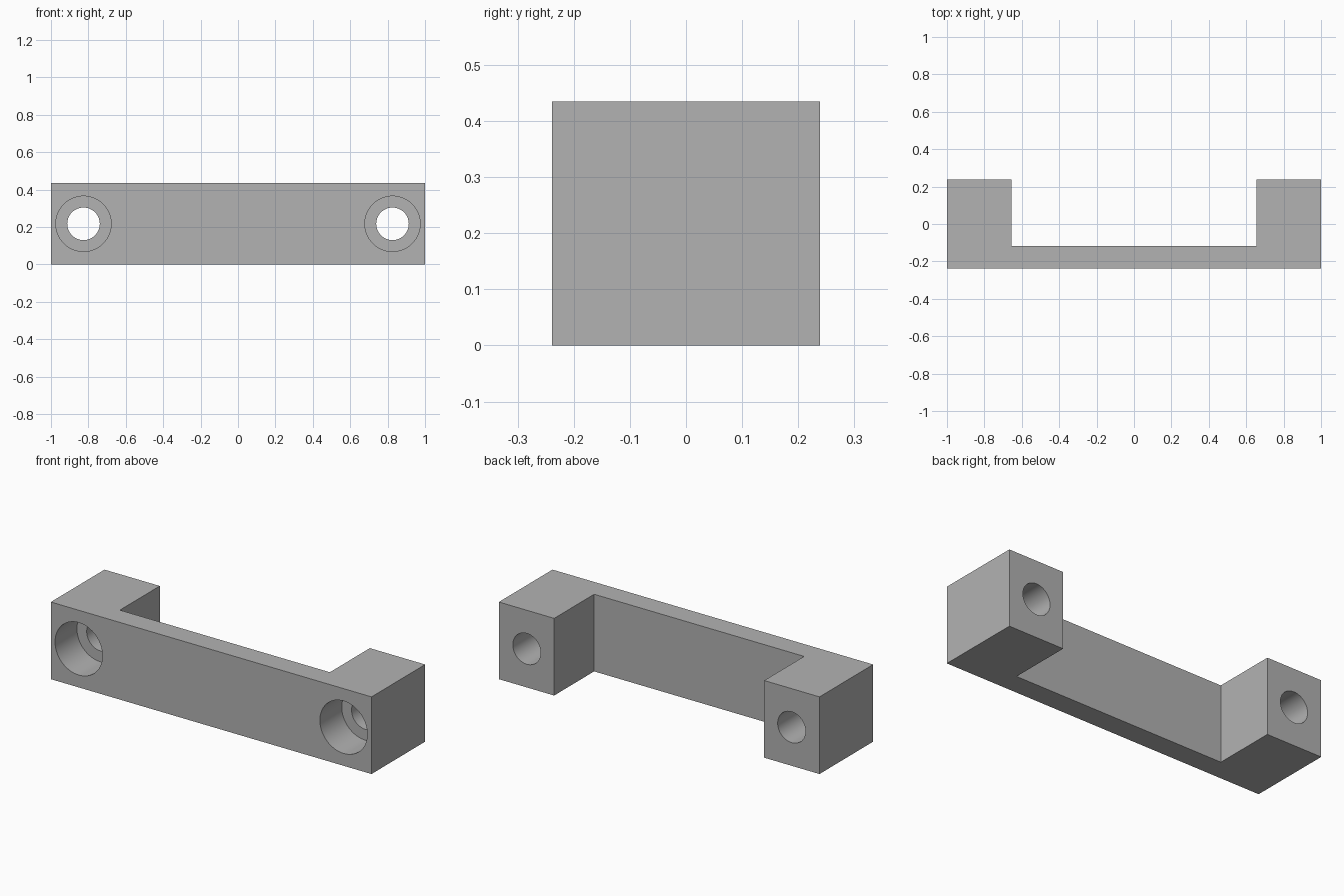
import bpy
import bmesh
from math import cos, sin, tau, radians

cube = bpy.data.objects.get("Cube")
if cube:
    bpy.data.objects.remove(cube, do_unlink=True)

# Overall sizes
HALF_X, HALF_Y, HEIGHT = 1.0, 0.239, 0.435
LEG_INNER, WALL_BACK = 0.655, -0.117
HOLE_X, HOLE_R, BORE_R, BORE_DEPTH = 0.826, 0.087, 0.148, 0.195
SIDES = 64

grey = bpy.data.materials.new("plain grey")
grey.use_nodes = True
colour = (0.448, 0.448, 0.448, 1)
grey.diffuse_color = colour
grey.node_tree.nodes["Principled BSDF"].inputs["Base Color"].default_value = colour


def make_object(name, bm):
    bmesh.ops.recalc_face_normals(bm, faces=bm.faces)
    mesh = bpy.data.meshes.new(name)
    bm.to_mesh(mesh)
    bm.free()
    mesh.materials.append(grey)
    obj = bpy.data.objects.new(name, mesh)
    bpy.context.collection.objects.link(obj)
    return obj


def make_bracket():
    # U-shaped outline, mirrored across x and extruded upward
    half = [(HALF_X, -HALF_Y), (HALF_X, HALF_Y),
            (LEG_INNER, HALF_Y), (LEG_INNER, WALL_BACK)]
    outline = half + [(-x, y) for x, y in reversed(half)]
    bm = bmesh.new()
    face = bm.faces.new([bm.verts.new((x, y, 0)) for x, y in outline])
    top = bmesh.ops.extrude_face_region(bm, geom=[face])["geom"]
    verts = [v for v in top if isinstance(v, bmesh.types.BMVert)]
    bmesh.ops.translate(bm, verts=verts, vec=(0, 0, HEIGHT))
    return make_object("handle_bracket", bm)


def make_bore_cutter(x):
    # Stepped round cutter: wide recess in front, narrow hole through the back
    floor = -HALF_Y + BORE_DEPTH
    steps = [(BORE_R, -HALF_Y - 0.1), (BORE_R, floor),
             (HOLE_R, floor), (HOLE_R, HALF_Y + 0.1)]
    bm = bmesh.new()
    rings = [[bm.verts.new((x + r * cos(tau * i / SIDES), y,
                            HEIGHT / 2 + r * sin(tau * i / SIDES)))
              for i in range(SIDES)] for r, y in steps]
    for a, b in zip(rings, rings[1:]):
        for i in range(SIDES):
            j = (i + 1) % SIDES
            bm.faces.new((a[i], a[j], b[j], b[i]))
    bm.faces.new(rings[0])
    bm.faces.new(rings[-1])
    cutter = make_object("screw_hole_cutter", bm)
    cutter.hide_render = True
    return cutter


bracket = make_bracket()
bpy.ops.object.select_all(action="DESELECT")
bracket.select_set(True)
bpy.context.view_layer.objects.active = bracket

# Counterbored screw hole through each leg
for side in (-1, 1):
    cutter = make_bore_cutter(side * HOLE_X)
    cut = bracket.modifiers.new("screw_hole", "BOOLEAN")
    cut.operation = "DIFFERENCE"
    cut.solver = "EXACT"
    cut.object = cutter
    bpy.ops.object.modifier_apply(modifier=cut.name)
    bpy.data.objects.remove(cutter, do_unlink=True)

bpy.ops.object.shade_smooth_by_angle(angle=radians(30))
